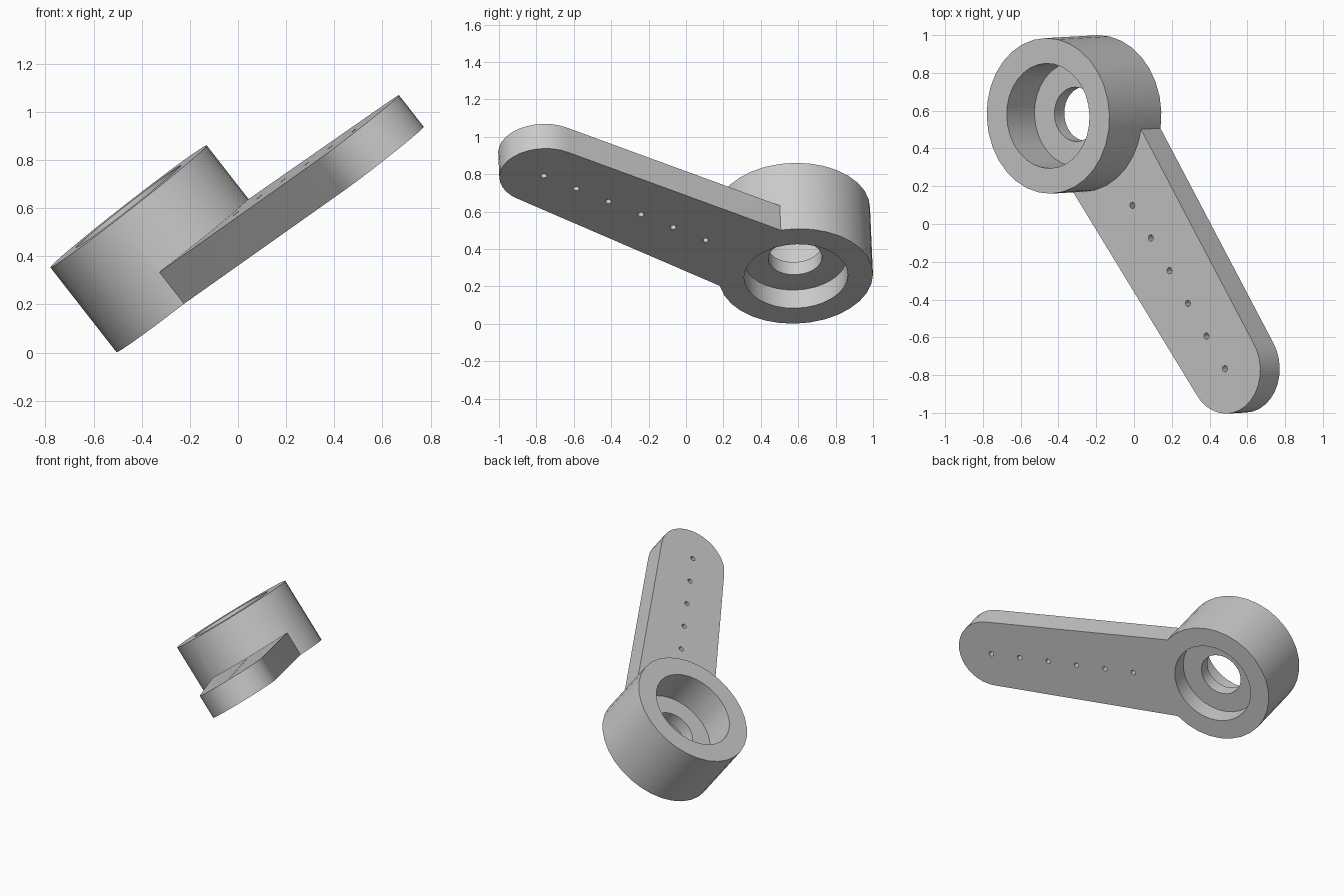
import bpy, bmesh
from math import cos, sin, pi, radians
from mathutils import Vector, Matrix

if "Cube" in bpy.data.objects:
    bpy.data.objects.remove(bpy.data.objects["Cube"])

SEGMENTS = 32
HEIGHT, THICK = 0.447, 0.167      # hub height, arm thickness
HUB_R, BORE_R, HOLE_R = 0.412, 0.278, 0.144
TIP_S, TIP_R = 1.64, 0.238        # arm tip centre and radius

grey = bpy.data.materials.new("plain grey")
grey.use_nodes = True
colour = (0.6, 0.6, 0.6, 1)
grey.diffuse_color = colour
grey.node_tree.nodes["Principled BSDF"].inputs["Base Color"].default_value = colour


def make_object(name, bm):
    bmesh.ops.recalc_face_normals(bm, faces=bm.faces)
    mesh = bpy.data.meshes.new(name)
    bm.to_mesh(mesh)
    bm.free()
    mesh.materials.append(grey)
    obj = bpy.data.objects.new(name, mesh)
    bpy.context.collection.objects.link(obj)
    return obj


def lathe(name, profile):
    """Revolve a closed (radius, height) profile about the hub axis."""
    bm = bmesh.new()
    rings = [[bm.verts.new((r * cos(2 * pi * i / SEGMENTS), r * sin(2 * pi * i / SEGMENTS), z))
              for i in range(SEGMENTS)] for r, z in profile]
    for a, b in zip(rings, rings[1:] + rings[:1]):
        for i in range(SEGMENTS):
            j = (i + 1) % SEGMENTS
            bm.faces.new((a[i], a[j], b[j], b[i]))
    return make_object(name, bm)


def extrude(name, outline, height):
    bm = bmesh.new()
    face = bm.faces.new([bm.verts.new((x, y, 0)) for x, y in outline])
    result = bmesh.ops.extrude_face_region(bm, geom=[face])
    top = [g for g in result["geom"] if isinstance(g, bmesh.types.BMVert)]
    bmesh.ops.translate(bm, verts=top, vec=(0, 0, height))
    return make_object(name, bm)


def boolean(target, tool, operation):
    mod = target.modifiers.new(operation.lower(), "BOOLEAN")
    mod.operation, mod.object, mod.solver = operation, tool, "EXACT"
    bpy.context.view_layer.objects.active = target
    bpy.ops.object.modifier_apply(modifier=mod.name)
    bpy.data.objects.remove(tool)


# Hub ring with a recess on both sides of a pierced web
hub = lathe("horn_body", [(HUB_R, 0), (HUB_R, HEIGHT), (BORE_R, HEIGHT), (BORE_R, 0.208),
                          (HOLE_R, 0.208), (HOLE_R, 0.123), (BORE_R, 0.123), (BORE_R, 0)])

# Tapered arm with a rounded tip
angles = [-pi / 2 + pi * i / 16 for i in range(17)]
tip = [(TIP_S + TIP_R * cos(a), TIP_R * sin(a)) for a in angles]
arm = extrude("arm", [(0.292, -0.286)] + tip + [(0.292, 0.286)], THICK)

# Row of small holes along the arm
bm = bmesh.new()
for i in range(6):
    bmesh.ops.create_cone(bm, cap_ends=True, segments=12, radius1=0.017, radius2=0.017, depth=1,
                          matrix=Matrix.Translation((0.588 + 0.2104 * i, 0, 0)))
drills = make_object("drills", bm)
drills.hide_render = True
boolean(arm, drills, "DIFFERENCE")
boolean(hub, arm, "UNION")

# Tilt the finished part into place
n = Vector((-0.615, -0.035, 0.788)).normalized()
v = n.cross(Vector((0.468, -0.822, 0.324))).normalized()
u = v.cross(n)
pose = Matrix((u, v, n)).transposed().to_4x4()
pose.translation = (-0.18, 0.588, 0.255)
hub.data.transform(pose)

bpy.ops.object.select_all(action="DESELECT")
hub.select_set(True)
bpy.context.view_layer.objects.active = hub
bpy.ops.object.shade_smooth_by_angle(angle=radians(30))
